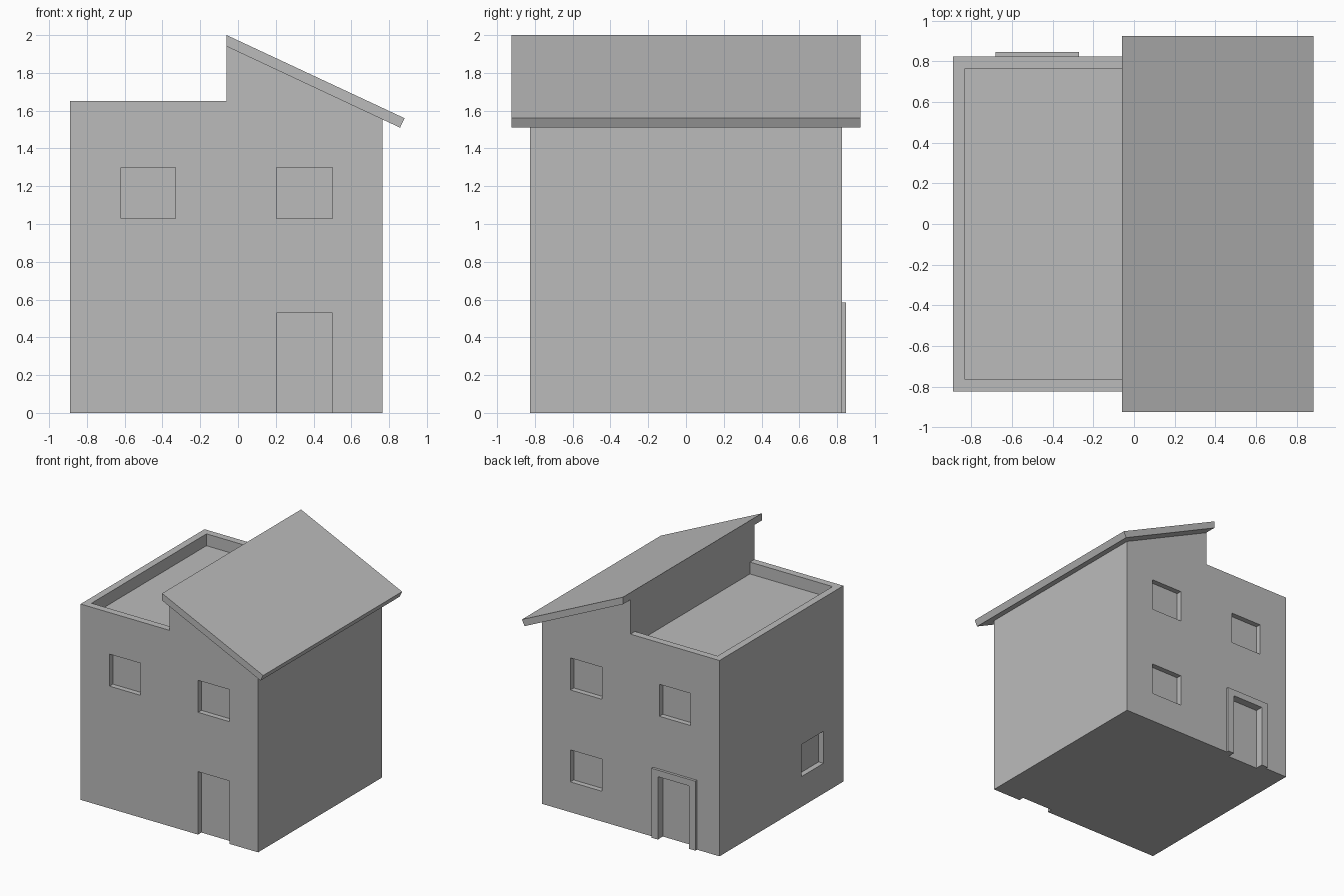
import bpy
import bmesh
from mathutils import Vector

start = bpy.data.objects.get("Cube")
if start:
    bpy.data.objects.remove(start, do_unlink=True)

plaster = bpy.data.materials.new("light grey plaster")
plaster.use_nodes = True
GREY = (0.5, 0.5, 0.5, 1.0)
plaster.diffuse_color = GREY
plaster.node_tree.nodes["Principled BSDF"].inputs["Base Color"].default_value = GREY


def finish(name, bm):
    bmesh.ops.recalc_face_normals(bm, faces=bm.faces)
    mesh = bpy.data.meshes.new(name)
    bm.to_mesh(mesh)
    bm.free()
    mesh.materials.append(plaster)
    obj = bpy.data.objects.new(name, mesh)
    bpy.context.collection.objects.link(obj)
    return obj


def extrude_profile(name, points, y0, y1):
    """Extrude an x-z outline along y."""
    bm = bmesh.new()
    face = bm.faces.new([bm.verts.new((x, y0, z)) for x, z in points])
    out = bmesh.ops.extrude_face_region(bm, geom=[face])
    verts = [v for v in out["geom"] if isinstance(v, bmesh.types.BMVert)]
    bmesh.ops.translate(bm, verts=verts, vec=(0, y1 - y0, 0))
    return finish(name, bm)


def add_box(bm, low, high):
    low, high = Vector(low), Vector(high)
    size, mid = high - low, (low + high) / 2
    for v in bmesh.ops.create_cube(bm, size=1)["verts"]:
        v.co = Vector(a * b for a, b in zip(v.co, size)) + mid


LEFT, RIGHT, RIDGE = -0.89, 0.765, -0.06
HALF = 0.825            # half depth of the walls
WALL = 0.06             # parapet thickness
PARAPET, DECK = 1.65, 1.55
RECESS = 0.045          # depth of the openings
COLUMNS = ((-0.62, -0.33), (0.205, 0.5))
UPPER, LOWER, DOOR = (1.03, 1.3), (0.255, 0.525), (-0.1, 0.53)

# Walls: flat-topped half beside a half under the sloping roof
house_walls = extrude_profile("house_walls", [
    (LEFT, 0), (RIGHT, 0), (RIGHT, 1.556), (RIDGE, 1.941),
    (RIDGE, PARAPET), (LEFT, PARAPET)], -HALF, HALF)

# Sloping roof slab
extrude_profile("sloping_roof", [
    (RIDGE, 1.94), (0.858, 1.51), (0.882, 1.56), (RIDGE, 2.0)], -0.925, 0.925)

# Raised surround of the back door
(dx0, dx1), dz = COLUMNS[0], DOOR[1]
back_door_frame = extrude_profile("back_door_frame", [
    (dx0 - WALL, 0), (dx0, 0), (dx0, dz), (dx1, dz), (dx1, 0),
    (dx1 + WALL, 0), (dx1 + WALL, dz + 0.055), (dx0 - WALL, dz + 0.055)],
    HALF, HALF + 0.022)

# Recesses: windows, doors and the sunken terrace
bm = bmesh.new()
openings = [(-1, c, UPPER) for c in COLUMNS] + [(1, c, UPPER) for c in COLUMNS]
openings += [(-1, COLUMNS[1], DOOR), (1, COLUMNS[0], DOOR), (1, COLUMNS[1], LOWER)]
for side, (x0, x1), (z0, z1) in openings:
    ys = sorted((side * (HALF - RECESS), side * (HALF + 0.1)))
    add_box(bm, (x0, ys[0], z0), (x1, ys[1], z1))
add_box(bm, (LEFT - 0.1, -0.56, LOWER[0]), (LEFT + RECESS, -0.27, LOWER[1]))
add_box(bm, (LEFT + WALL, WALL - HALF, DECK), (RIDGE, HALF - WALL, PARAPET + 0.1))
cutter = finish("opening_cutter", bm)
cutter.hide_render = True

cut = house_walls.modifiers.new("openings", "BOOLEAN")
cut.operation = "DIFFERENCE"
cut.solver = "EXACT"
cut.object = cutter
bpy.context.view_layer.update()
cut_mesh = bpy.data.meshes.new_from_object(
    house_walls.evaluated_get(bpy.context.evaluated_depsgraph_get()))
house_walls.modifiers.clear()
house_walls.data = cut_mesh
bpy.data.objects.remove(cutter, do_unlink=True)
